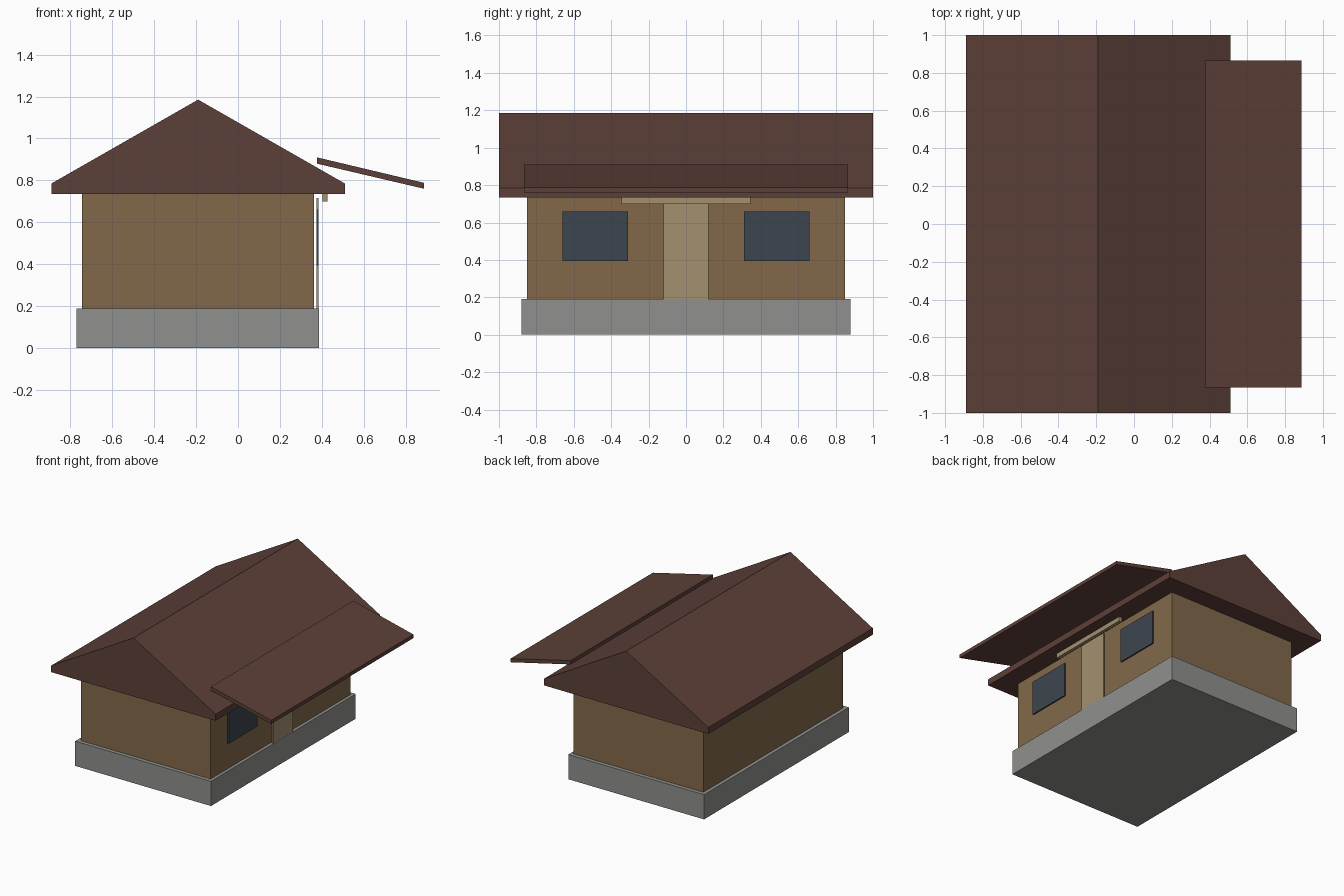
import bpy
import bmesh

default = bpy.data.objects.get("Cube")
if default:
    bpy.data.objects.remove(default, do_unlink=True)


def material(name, hex_code):
    """Flat material from an sRGB hex code, converted to linear."""
    srgb = [int(hex_code[i:i + 2], 16) / 255 for i in (0, 2, 4)]
    color = [((c + 0.055) / 1.055) ** 2.4 for c in srgb] + [1.0]
    mat = bpy.data.materials.new(name)
    mat.use_nodes = True
    mat.diffuse_color = color
    bsdf = mat.node_tree.nodes["Principled BSDF"]
    bsdf.inputs["Base Color"].default_value = color
    bsdf.inputs["Roughness"].default_value = 0.9
    return mat


def prism(name, profile, y0, y1, mat):
    """Extrude an x-z profile along y."""
    bm = bmesh.new()
    face = bm.faces.new([bm.verts.new((x, y0, z)) for x, z in profile])
    moved = bmesh.ops.extrude_face_region(bm, geom=[face])["geom"]
    verts = [g for g in moved if isinstance(g, bmesh.types.BMVert)]
    bmesh.ops.translate(bm, verts=verts, vec=(0, y1 - y0, 0))
    bmesh.ops.recalc_face_normals(bm, faces=bm.faces)
    mesh = bpy.data.meshes.new(name)
    bm.to_mesh(mesh)
    bm.free()
    mesh.materials.append(mat)
    obj = bpy.data.objects.new(name, mesh)
    bpy.context.collection.objects.link(obj)
    return obj


def box(name, x, y, z, mat):
    profile = [(x[0], z[0]), (x[1], z[0]), (x[1], z[1]), (x[0], z[1])]
    return prism(name, profile, y[0], y[1], mat)


concrete = material("concrete grey", "90908E")
wall_tan = material("wall brown", "82694A")
roof_brown = material("roof dark brown", "5D4038")
wood = material("light wood", "A39070")
glass = material("dark glass", "3D454E")

# Plinth and walls
box("foundation", (-0.77, 0.386), (-0.88, 0.88), (0, 0.19), concrete)
box("walls", (-0.743, 0.362), (-0.85, 0.85), (0.19, 0.735), wall_tan)

# Gabled roof with upright eaves
prism("roof", [(-0.89, 0.735), (0.51, 0.735), (0.51, 0.785),
               (-0.19, 1.185), (-0.89, 0.785)], -1, 1, roof_brown)

# Sloping canopy over the entrance side
prism("canopy", [(0.376, 0.88), (0.888, 0.76), (0.888, 0.788),
                 (0.376, 0.91)], -0.865, 0.865, roof_brown)

# Door, windows and beam, standing just clear of the wall
box("door", (0.374, 0.385), (-0.12, 0.12), (0.19, 0.715), wood)
for side, sign in (("front", -1), ("back", 1)):
    span = sorted((sign * 0.31, sign * 0.66))
    box(side + "_window", (0.374, 0.384), span, (0.395, 0.66), glass)
box("door_beam", (0.402, 0.427), (-0.345, 0.345), (0.70, 0.737), wood)
